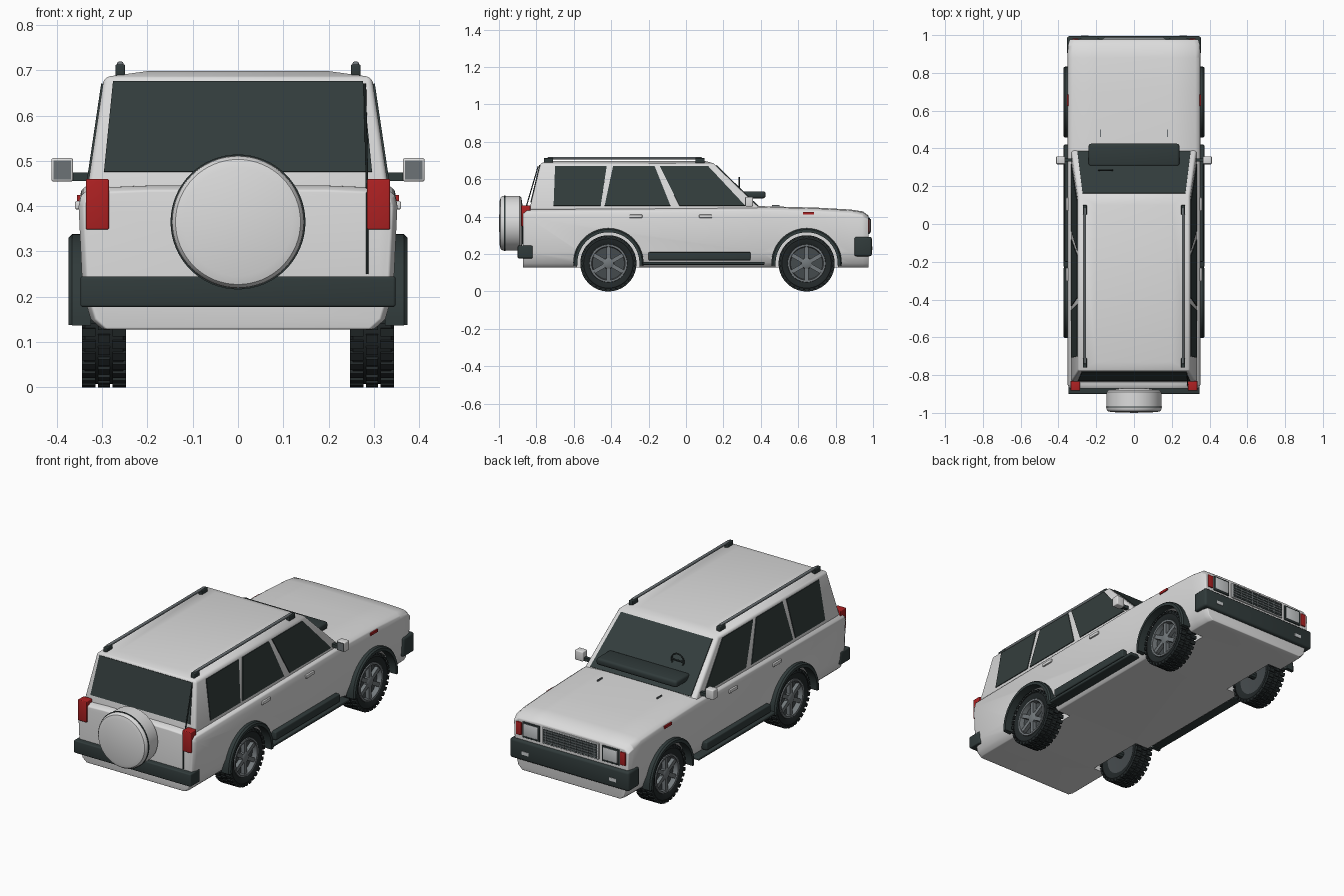
import bpy, bmesh, math
from mathutils import Vector, Matrix

cube = bpy.data.objects.get("Cube")
if cube:
    bpy.data.objects.remove(cube, do_unlink=True)


def material(name, color):
    m = bpy.data.materials.new(name)
    m.use_nodes = True
    m.diffuse_color = (*color, 1)
    m.node_tree.nodes["Principled BSDF"].inputs["Base Color"].default_value = (*color, 1)
    return m


WHITE = material("body white", (0.72, 0.72, 0.72))
TRIM = material("dark trim", (0.03, 0.043, 0.043))
GLASS = material("window glass", (0.033, 0.047, 0.046))
TYRE = material("tyre rubber", (0.016, 0.021, 0.022))
RED = material("lamp red", (0.42, 0.015, 0.016))
RIM = material("rim grey", (0.17, 0.19, 0.2))
WELL = material("rim shadow grey", (0.06, 0.07, 0.075))
LENS = material("lamp lens", (0.6, 0.62, 0.63))
SILVER = material("mirror grey", (0.15, 0.17, 0.18))


def finish(name, bm, mat, bevel=0):
    bmesh.ops.recalc_face_normals(bm, faces=bm.faces)
    me = bpy.data.meshes.new(name)
    bm.to_mesh(me)
    bm.free()
    me.materials.append(mat)
    ob = bpy.data.objects.new(name, me)
    bpy.context.collection.objects.link(ob)
    bpy.ops.object.select_all(action='DESELECT')
    ob.select_set(True)
    bpy.context.view_layer.objects.active = ob
    if bevel:
        mod = ob.modifiers.new("bevel", 'BEVEL')
        mod.width, mod.segments = bevel, 3
        mod.limit_method, mod.angle_limit = 'ANGLE', math.radians(35)
        bpy.ops.object.modifier_apply(modifier="bevel")
    bpy.ops.object.shade_smooth_by_angle(angle=math.radians(35))
    return ob


def box(name, x, y, z, mat, bevel=0):
    """Box from (min, max) pairs."""
    bm = bmesh.new()
    bmesh.ops.create_cube(bm, size=1)
    for v in bm.verts:
        v.co = [sum(r) / 2 + c * abs(r[1] - r[0]) for r, c in zip((x, y, z), v.co)]
    return finish(name, bm, mat, bevel)


def loft(name, rings, mat, bevel=0, closed=False):
    """Skin a list of equal rings, capped at the ends or closed on itself."""
    bm = bmesh.new()
    vs = [[bm.verts.new(p) for p in r] for r in rings]
    n = len(vs[0])
    for a, b in zip(vs, vs[1:] + ([vs[0]] if closed else [])):
        for i in range(n):
            bm.faces.new((a[i], a[(i + 1) % n], b[(i + 1) % n], b[i]))
    if not closed:
        bm.faces.new(vs[0])
        bm.faces.new(vs[-1])
    return finish(name, bm, mat, bevel)


def plate(name, pts, mat, t=0.004):
    """Thin plate lying on a flat outline."""
    pts = [Vector(p) for p in pts]
    n = (pts[1] - pts[0]).cross(pts[2] - pts[0]).normalized() * t
    return loft(name, [[p - n for p in pts], [p + n for p in pts]], mat)


def lathe(name, profile, mat, centre, axis='X', steps=48):
    """Revolve (radius, offset) points round an axis; radius 0 closes the end."""
    bm = bmesh.new()
    vs = [bm.verts.new((o, 0, r)) for r, o in profile]
    es = [bm.edges.new(p) for p in zip(vs, vs[1:])]
    bmesh.ops.spin(bm, geom=vs + es, cent=(0, 0, 0), axis=(1, 0, 0),
                   angle=math.tau, steps=steps, use_merge=True)
    bmesh.ops.remove_doubles(bm, verts=bm.verts, dist=1e-5)
    if axis == 'Y':
        bm.transform(Matrix.Rotation(math.pi / 2, 4, 'Z'))
    bm.transform(Matrix.Translation(centre))
    return finish(name, bm, mat)


def rod(name, a, b, r, mat):
    a, b = Vector(a), Vector(b)
    bm = bmesh.new()
    bmesh.ops.create_cone(bm, cap_ends=True, segments=10, radius1=r, radius2=r, depth=(b - a).length)
    bm.transform(Matrix.Translation((a + b) / 2) @ (b - a).to_track_quat('Z', 'Y').to_matrix().to_4x4())
    return finish(name, bm, mat)


# Lower body with bonnet
def body_ring(y, top, k):
    half = [(0.3, 0.128), (0.325, 0.15), (0.343, 0.21), (0.352, 0.4),
            (0.346, top - 0.02), (0.325, top - 0.005), (0.2, top)]
    half = [(x * k, min(z, top - 0.02) if i < 5 else z) for i, (x, z) in enumerate(half)]
    return [(x, y, z) for x, z in half] + [(-x, y, z) for x, z in half[::-1]]


body = loft("lower_body", [body_ring(*s) for s in (
    (-0.872, 0.435, 0.97), (-0.85, 0.445, 1), (0.4, 0.456, 1), (0.7, 0.448, 1),
    (0.88, 0.438, 1), (0.945, 0.428, 0.995), (0.976, 0.405, 0.97))], WHITE, 0.008)

# Wheel wells cut into the body
AXLES, HUB = (-0.415, 0.645), 0.15
for y in AXLES:
    for s in (-1, 1):
        cut = rod("well_cutter", (s * 0.22, y, HUB), (s * 0.5, y, HUB), 0.168, WHITE)
        bm = bmesh.new()
        bmesh.ops.create_cone(bm, cap_ends=True, segments=48, radius1=0.168, radius2=0.168, depth=0.28)
        bm.transform(Matrix.Translation((s * 0.36, y, HUB)) @ Matrix.Rotation(math.pi / 2, 4, 'Y'))
        bm.to_mesh(cut.data)
        bm.free()
        mod = body.modifiers.new("well", 'BOOLEAN')
        mod.operation, mod.object, mod.solver = 'DIFFERENCE', cut, 'EXACT'
        bpy.context.view_layer.objects.active = body
        bpy.ops.object.modifier_apply(modifier="well")
        bpy.data.objects.remove(cut, do_unlink=True)


# Cabin with crowned roof
def plan(w, y0, y1, z):
    return [(w, y0, z), (w, y1, z), (-w, y1, z), (-w, y0, z)]


LOW, HIGH = 0.435, 0.685
loft("cabin", [plan(0.333, -0.838, 0.405, LOW), plan(0.296, -0.778, 0.148, HIGH),
               plan(0.2, -0.73, 0.1, 0.698)], WHITE, 0.012)


def cabin_point(face, u, z):
    """Point on a sloping cabin face; u is along y for the sides, x for the ends."""
    t = (z - LOW) / (HIGH - LOW)
    if face == "front":
        return (u, 0.405 - 0.257 * t, z)
    if face == "rear":
        return (u, -0.838 + 0.06 * t, z)
    return (face * (0.333 - 0.037 * t), u, z)


SIDE_WINDOWS = {"rear_side_window": (-0.708, -0.7, -0.424, -0.456),
                "back_door_window": (-0.435, -0.39, -0.168, -0.083),
                "front_door_window": (-0.035, -0.14, 0.118, 0.317)}
for s, side in ((1, "left"), (-1, "right")):
    for name, (a, b, c, d) in SIDE_WINDOWS.items():
        plate(f"{side}_{name}", [cabin_point(s, u, z) for u, z in
                                 ((a, 0.458), (b, 0.67), (c, 0.67), (d, 0.458))], GLASS)
plate("windscreen", [cabin_point("front", *p) for p in
                     ((-0.3, 0.455), (0.3, 0.455), (0.272, 0.672), (-0.272, 0.672))], GLASS)
plate("rear_window", [cabin_point("rear", *p) for p in
                      ((-0.296, 0.475), (0.296, 0.475), (0.276, 0.675), (-0.276, 0.675))], GLASS)
rod("tailgate_seam", (0.285, -0.873, 0.25), (0.285, -0.873, 0.43), 0.003, TRIM)
rod("tailgate_seam_upper", (0.285, -0.858, 0.44), (0.28, -0.79, 0.67), 0.003, TRIM)

# Dashboard and steering wheel
box("dashboard", (-0.24, 0.24), (0.305, 0.425), (0.498, 0.535), TRIM, 0.012)
ring = [(0.036 + 0.004 * math.cos(a), 0.004 * math.sin(a)) for a in
        [i * math.tau / 8 for i in range(9)]]
lathe("steering_wheel", ring, TRIM, (-0.15, 0.285, 0.572), 'Y', 28)
rod("steering_spoke", (-0.185, 0.285, 0.572), (-0.115, 0.285, 0.572), 0.004, TRIM)

# Bumpers
box("rear_bumper", (-0.348, 0.348), (-0.9, -0.82), (0.177, 0.245), TRIM, 0.006)
box("front_bumper", (-0.355, 0.355), (0.9, 0.994), (0.188, 0.292), TRIM, 0.012)

# Grille
box("grille_frame", (-0.168, 0.168), (0.96, 0.983), (0.308, 0.394), LENS, 0.003)
box("grille_back", (-0.16, 0.16), (0.96, 0.985), (0.315, 0.387), TRIM)
for i in range(5):
    z = 0.323 + i * 0.014
    box(f"grille_bar_{i}", (-0.16, 0.16), (0.97, 0.989), (z, z + 0.005), RIM)
for i in range(9):
    x = -0.144 + i * 0.036
    box(f"grille_slat_{i}", (x - 0.002, x + 0.002), (0.97, 0.988), (0.315, 0.387), RIM)

for s, side in ((1, "left"), (-1, "right")):
    def part(name, x, *rest):
        return box(f"{side}_{name}", sorted((s * x[0], s * x[1])), *rest)

    # Lamps
    part("tail_lamp", (0.285, 0.336), (-0.882, -0.832), (0.348, 0.46), RED, 0.004)
    part("headlamp_surround", (0.185, 0.288), (0.96, 0.982), (0.308, 0.392), TRIM, 0.003)
    part("headlamp", (0.193, 0.28), (0.96, 0.986), (0.318, 0.384), LENS, 0.004)
    part("corner_lamp", (0.294, 0.325), (0.95, 0.982), (0.315, 0.385), RED, 0.003)
    part("bumper_lamp", (0.24, 0.28), (0.985, 0.997), (0.222, 0.24), LENS)
    part("wing_marker", (0.34, 0.355), (0.625, 0.685), (0.411, 0.424), RED)
    # Door handles, side steps and mirrors
    for y, where in ((-0.268, "back"), (0.105, "front")):
        part(f"{where}_door_handle", (0.345, 0.36), (y - 0.035, y + 0.035), (0.393, 0.41), WHITE, 0.003)
    part("sill_guard", (0.33, 0.367), (-0.2, 0.345), (0.166, 0.21), TRIM, 0.006)
    part("side_step", (0.31, 0.372), (-0.23, 0.42), (0.142, 0.158), TRIM, 0.005)
    part("mirror_arm", (0.32, 0.375), (0.33, 0.348), (0.456, 0.474), TRIM)
    part("mirror_shell", (0.364, 0.412), (0.318, 0.358), (0.454, 0.506), WHITE, 0.005)
    part("mirror_glass", (0.369, 0.407), (0.315, 0.32), (0.459, 0.501), SILVER)
    part("washer_jet", (0.174, 0.18), (0.46, 0.5), (0.45, 0.461), SILVER)
    # Roof rails
    part("roof_rail", (0.253, 0.267), (-0.74, 0.085), (0.706, 0.719), SILVER, 0.004)
    for y, where in ((-0.735, "rear"), (0.075, "front")):
        part(f"{where}_rail_foot", (0.249, 0.271), (y - 0.025, y + 0.025), (0.685, 0.713), TRIM, 0.004)

    for y, where in zip(AXLES, ("rear", "front")):
        tag = f"{side}_{where}"
        # Wheel arch flare
        arc = [math.radians(-4 + 188 * i / 32) for i in range(33)]
        rings = [[(s * x, y + r * math.cos(a), HUB + r * math.sin(a))
                  for x, r in ((0.325, 0.166), (0.325, 0.188), (0.366, 0.188), (0.374, 0.181), (0.374, 0.166))]
                 for a in arc]
        loft(f"{tag}_flare", rings, TRIM)
        # Tyre with tread blocks
        c = Vector((s * 0.296, y, HUB))
        half = [(0.1, 0.04), (0.115, 0.047), (0.132, 0.049), (0.143, 0.042)]
        lathe(f"{tag}_tyre", [(r, -o) for r, o in half] + half[::-1], TYRE, c)
        bm = bmesh.new()
        for i in range(32):
            for row, (x, w) in enumerate(((-0.034, 0.03), (0, 0.026), (0.034, 0.03))):
                turn = Matrix.Rotation((i + 0.5 * (row % 2)) * math.tau / 32, 4, 'X')
                bmesh.ops.create_cube(bm, size=1, matrix=Matrix.Translation(c) @ turn @ Matrix.Translation(
                    (x, 0, 0.1435)) @ Matrix.Diagonal((w, 0.018, 0.013, 1)))
        finish(f"{tag}_tread", bm, TYRE)
        # Rim with six spokes
        lathe(f"{tag}_rim_dish", [(0.1, -s * 0.04), (0, -s * 0.03)], WELL, c)
        lathe(f"{tag}_rim_floor", [(0.095, s * 0.02), (0, s * 0.02)], WELL, c)
        lathe(f"{tag}_rim_ring", [(r, s * o) for r, o in
                                  ((0.102, 0.038), (0.1, 0.046), (0.09, 0.046), (0.086, 0.02))], RIM, c)
        lathe(f"{tag}_hub", [(r, s * o) for r, o in ((0.03, 0.02), (0.028, 0.04), (0.02, 0.044), (0, 0.044))], RIM, c)
        bm = bmesh.new()
        for i in range(6):
            turn = Matrix.Rotation(i * math.tau / 6, 4, 'X')
            bmesh.ops.create_cube(bm, size=1, matrix=Matrix.Translation(c) @ turn @ Matrix.Translation(
                (s * 0.03, 0, 0.055)) @ Matrix.Diagonal((0.02, 0.022, 0.07, 1)))
        finish(f"{tag}_spokes", bm, RIM)

# Axles
for y, where in zip(AXLES, ("rear", "front")):
    rod(f"{where}_axle", (-0.27, y, HUB), (0.27, y, HUB), 0.02, TRIM)

# Spare wheel in a hard cover
spare = Vector((0, 0, 0.365))
lathe("spare_wheel_cover", [(0, -0.86), (0.135, -0.88), (0.146, -0.89), (0.146, -0.97)], WHITE, spare, 'Y', 64)
lathe("spare_wheel_band", [(0.14, -0.966), (0.149, -0.966), (0.149, -0.972), (0.14, -0.972)], TRIM, spare, 'Y', 64)
lathe("spare_wheel_face", [(0.146, -0.972), (0.145, -0.982), (0.138, -0.991), (0.12, -0.996), (0, -1)],
      WHITE, spare, 'Y', 64)
